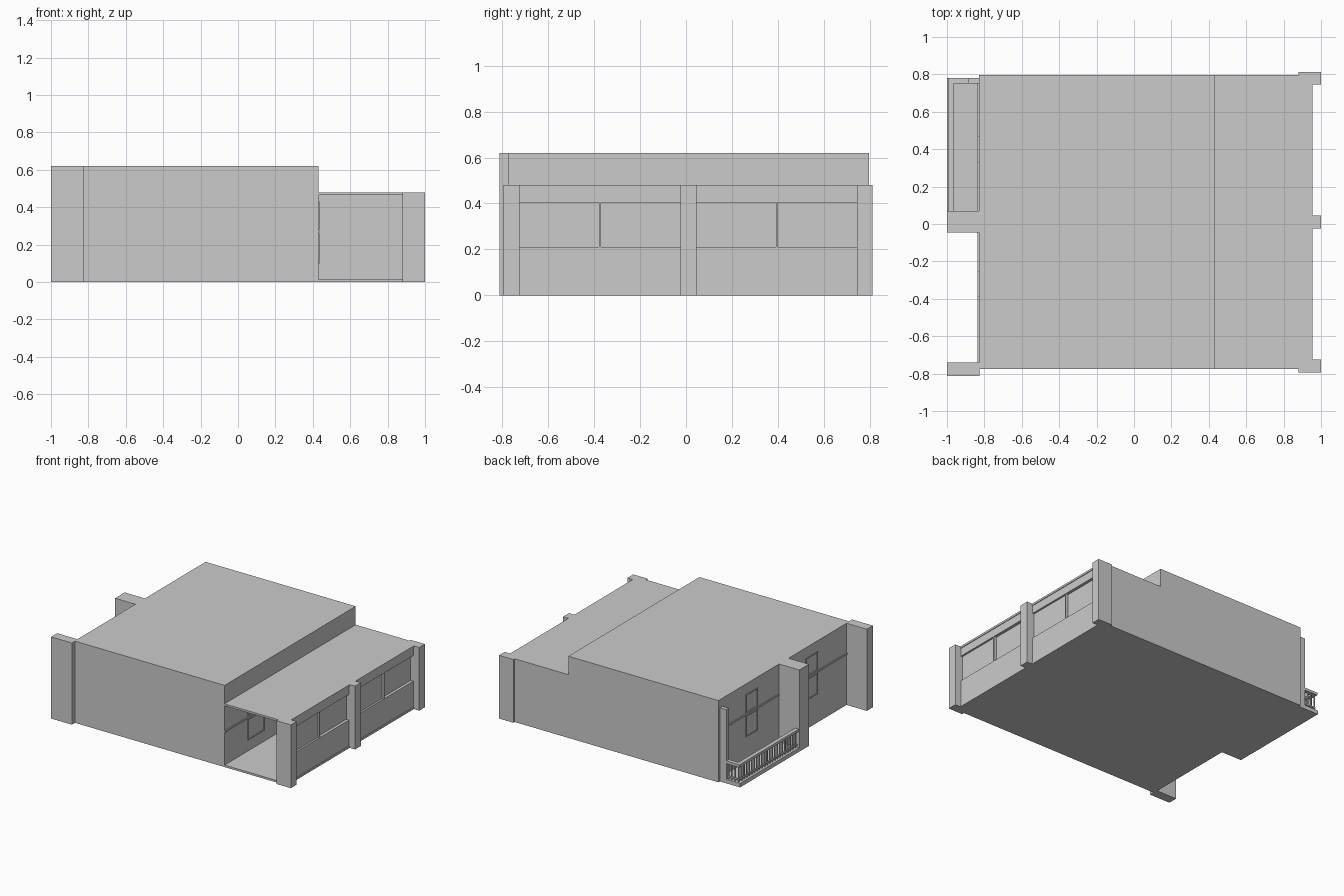
import bpy, bmesh

if "Cube" in bpy.data.objects:
    bpy.data.objects.remove(bpy.data.objects["Cube"])


def boxes(name, items):
    """One object made of axis-aligned boxes (x0, x1, y0, y1, z0, z1)."""
    bm = bmesh.new()
    for x0, x1, y0, y1, z0, z1 in items:
        for v in bmesh.ops.create_cube(bm, size=1)["verts"]:
            v.co.x = x0 + (v.co.x + .5) * (x1 - x0)
            v.co.y = y0 + (v.co.y + .5) * (y1 - y0)
            v.co.z = z0 + (v.co.z + .5) * (z1 - z0)
    me = bpy.data.meshes.new(name)
    bm.to_mesh(me)
    bm.free()
    ob = bpy.data.objects.new(name, me)
    bpy.context.collection.objects.link(ob)
    return ob


FRONT, BACK = -.775, .797

# tall main volume
boxes("main_block", [(-.83, .43, FRONT, BACK, 0, .62)])

# low gallery: open at the front, closed at the back
boxes("gallery_floor", [(.43, .955, FRONT, BACK, 0, .015)])
boxes("gallery_roof", [(.43, .955, FRONT, BACK, .465, .48)])
boxes("gallery_back_wall", [(.43, .955, BACK - .02, BACK, .015, .465)])

# gallery side wall: sill, lintel, and sliding panes in each bay
for label, y0, y1 in (("front", -.725, -.025), ("back", .045, .745)):
    boxes(label + "_bay_sill", [(.92, .95, y0, y1, .015, .21)])
    boxes(label + "_bay_lintel", [(.92, .95, y0, y1, .405, .465)])
    mid = (y0 + y1) / 2
    boxes(label + "_bay_panes", [(.928, .936, y0, mid, .21, .405),
                                 (.922, .928, mid, y1, .21, .405)])
    boxes(label + "_bay_mullion", [(.925, .95, mid - .004, mid + .004, .21, .405)])

# right-hand pillars
boxes("gallery_pillars", [(.88, 1, -.795, -.725, 0, .48),
                          (.92, 1, -.025, .045, 0, .48),
                          (.88, 1, .745, .812, 0, .48)])

# left-hand pillars and the slim corner post
boxes("left_pillars", [(-1, -.826, -.812, -.74, 0, .62),
                       (-1, -.83, -.045, .07, 0, .62)])
boxes("corner_post", [(-.885, -.83, .75, .78, 0, .56)])


# slim facade frames: windows above and below a mid rail
def facade(name, x, out, y0, y1, zs, win):
    t, d = .006, .006
    xa, xb = sorted((x, x + out * d))
    bars = [(xa, xb, y0, y1, zs[1] - t, zs[1] + t)]
    a, b = win
    for lo, hi in ((zs[0], zs[1] - .01), (zs[1] + .01, zs[2])):
        bars += [(xa, xb, a, a + t, lo, hi), (xa, xb, b - t, b, lo, hi),
                 (xa, xb, a, b, lo, lo + t), (xa, xb, a, b, hi - t, hi)]
    boxes(name, bars)


facade("left_back_windows", -.83, -1, .07, .75, (.22, .39, .54), (.33, .47))
facade("left_front_windows", -.83, -1, -.74, -.045, (.22, .39, .54), (-.39, -.25))
facade("gallery_front_windows", .43, 1, FRONT, 0, (.1, .27, .43), (-.5, -.3))
facade("gallery_back_windows", .43, 1, 0, .77, (.1, .27, .43), (.3, .5))

# balcony slab with railing on two sides
boxes("balcony_slab", [(-1, -.83, .07, .78, 0, .03)])
rails = []
for z0, z1, w in ((.15, .17, .015), (.045, .055, .006)):
    rails += [(-.98 - w, -.98 + w, .07, .765 + w, z0, z1),
              (-.98, -.88, .765 - w, .765 + w, z0, z1)]
boxes("balcony_rails", rails)
r = .004
bars = [(-.98 - r, -.98 + r, y - r, y + r, .03, .15)
        for y in [.09 + i * .0307 for i in range(23)]]
bars += [(x - r, x + r, .765 - r, .765 + r, .03, .15)
         for x in (-.95, -.92, -.895)]
boxes("balusters", bars)
